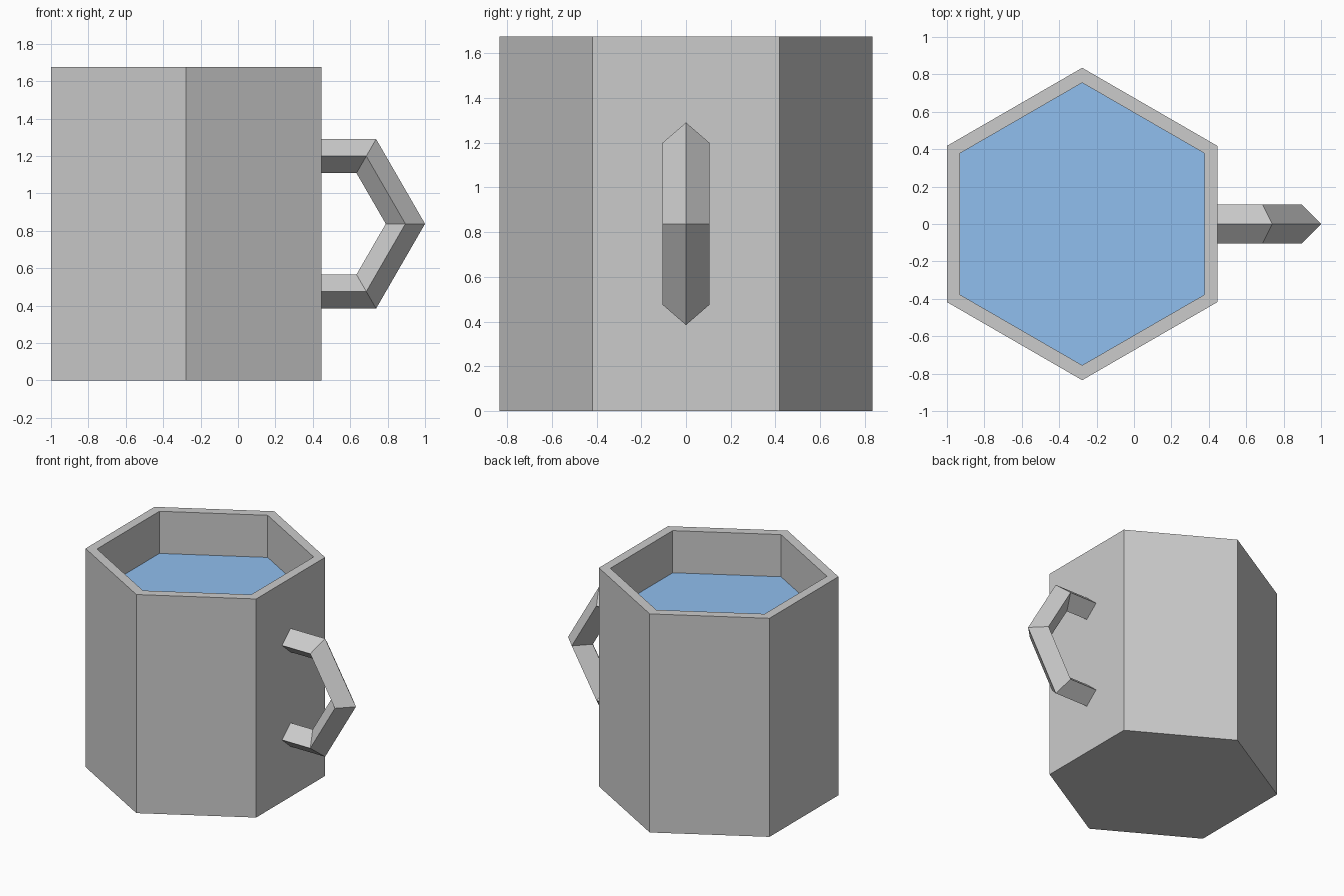
import bpy, bmesh
from math import cos, sin, pi, radians

if "Cube" in bpy.data.objects:
    bpy.data.objects.remove(bpy.data.objects["Cube"])

BODY_X, HEIGHT, R_OUT, R_IN = -0.277, 1.675, 0.835, 0.755
LIQUID_Z, FLOOR_Z = 1.352, 0.08


def make_object(name, bm):
    bmesh.ops.recalc_face_normals(bm, faces=bm.faces)
    mesh = bpy.data.meshes.new(name)
    bm.to_mesh(mesh)
    bm.free()
    obj = bpy.data.objects.new(name, mesh)
    bpy.context.collection.objects.link(obj)
    return obj


def hexagon(bm, radius, z):
    angles = [pi / 6 + i * pi / 3 for i in range(6)]
    return [bm.verts.new((BODY_X + radius * cos(a), radius * sin(a), z)) for a in angles]


def loft(bm, rings):
    # Join successive closed rings with quads and cap both ends
    for a, b in zip(rings, rings[1:]):
        n = len(a)
        for i in range(n):
            j = (i + 1) % n
            bm.faces.new((a[i], a[j], b[j], b[i]))
    bm.faces.new(rings[0][::-1])
    bm.faces.new(rings[-1])


# Hollow hexagonal cup: outer wall, rim, inner wall, floor
bm = bmesh.new()
profile = [(R_OUT, 0), (R_OUT, HEIGHT), (R_IN, HEIGHT), (R_IN, FLOOR_Z)]
loft(bm, [hexagon(bm, r, z) for r, z in profile])
make_object("mug_body", bm)

# Drink surface
bm = bmesh.new()
bm.faces.new(hexagon(bm, R_IN, LIQUID_Z))
liquid = make_object("liquid", bm)
mat = bpy.data.materials.new("liquid_blue")
mat.diffuse_color = (0.28, 0.52, 0.86, 1)
mat.use_nodes = True
mat.node_tree.nodes["Principled BSDF"].inputs["Base Color"].default_value = mat.diffuse_color
liquid.data.materials.append(mat)

# Handle: diamond section swept round half a hexagon, ends set in the wall
HANDLE_X, HANDLE_Z, MAJOR, MINOR, END_X = 0.477, HEIGHT / 2, 0.418, 0.105, 0.42
bm = bmesh.new()
rings = []
for angle, end in ((60, True), (60, False), (0, False), (-60, False), (-60, True)):
    a = radians(angle)
    ring = []
    for k in range(4):
        r = MAJOR + MINOR * cos(k * pi / 2)
        x = END_X if end else HANDLE_X + r * cos(a)
        ring.append(bm.verts.new((x, MINOR * sin(k * pi / 2), HANDLE_Z + r * sin(a))))
    rings.append(ring)
loft(bm, rings)
make_object("handle", bm)
